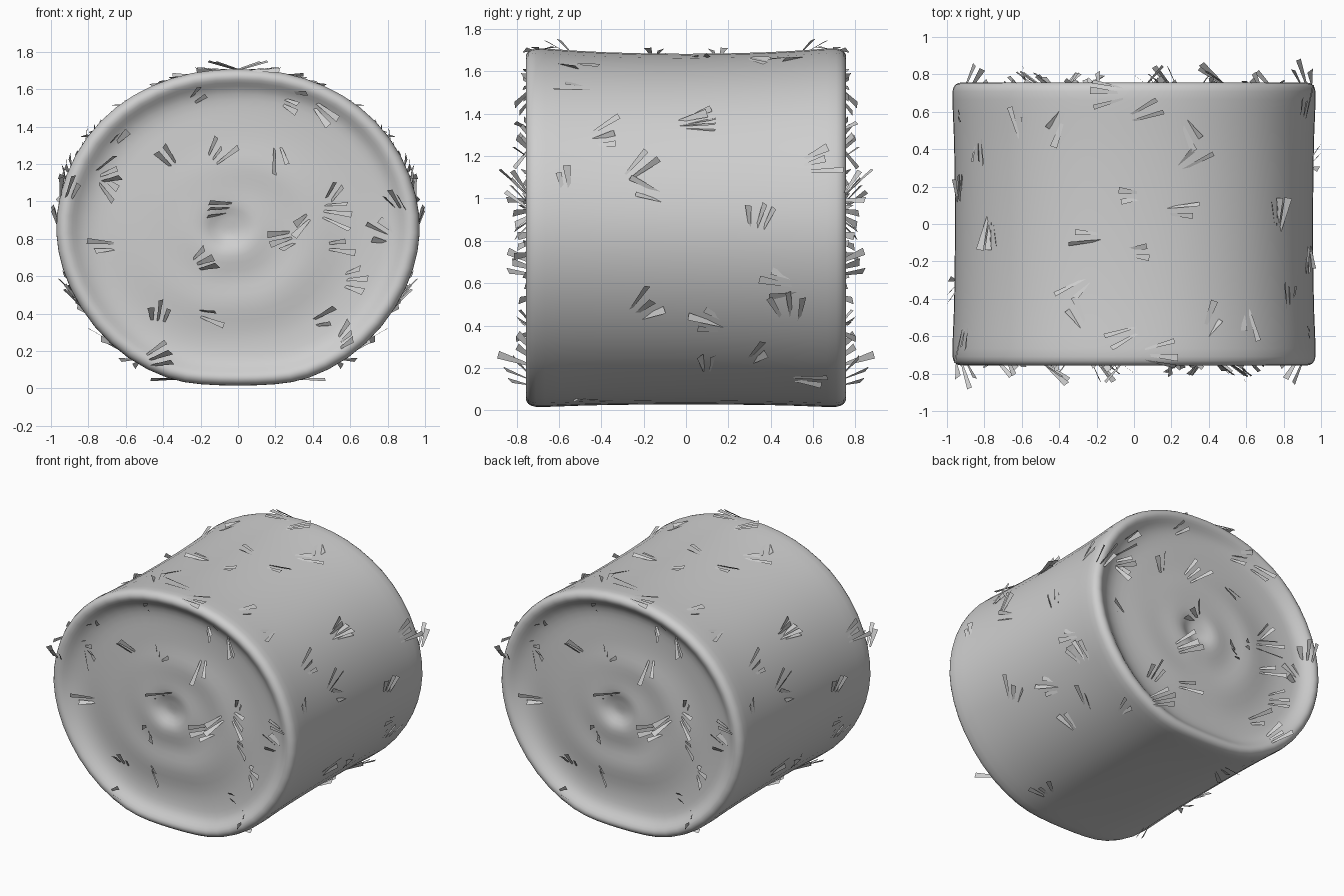
import bpy, bmesh, math, random
from mathutils import Vector, Matrix
from mathutils.bvhtree import BVHTree

random.seed(4)
cube = bpy.data.objects.get("Cube")
if cube:
    bpy.data.objects.remove(cube)

grey = bpy.data.materials.new("straw_grey")
grey.use_nodes = True
COLOUR = (0.62, 0.62, 0.62, 1)
grey.diffuse_color = COLOUR
grey.node_tree.nodes["Principled BSDF"].inputs["Base Color"].default_value = COLOUR


def make_object(name, bm):
    mesh = bpy.data.meshes.new(name)
    bm.to_mesh(mesh)
    bm.free()
    mesh.materials.append(grey)
    obj = bpy.data.objects.new(name, mesh)
    bpy.context.collection.objects.link(obj)
    return obj


# Bale: sagging round cross-section, mirrored left to right
half = [(0, 1.71), (.25, 1.69), (.46, 1.62), (.65, 1.51), (.81, 1.345), (.92, 1.14), (.97, .92),
        (.96, .74), (.9, .54), (.77, .33), (.59, .16), (.37, .05), (.2, .025), (0, .02)]
section = half + [(-x, z) for x, z in half[-2:0:-1]]
CENTRE_Z = 0.86

# Scale and y of each ring, from the waist over the rounded rim into the shallow end
end = [(.99, .25), (.994, .5), (1.006, .69), (1.0, .735), (.97, .758), (.935, .757), (.895, .725),
       (.85, .7), (.77, .69), (.65, .69), (.52, .705), (.42, .713), (.32, .705), (.22, .713),
       (.14, .718), (.09, .692), (.03, .68)]
rings = [(s, -y) for s, y in reversed(end)] + [(.988, 0)] + end

bm = bmesh.new()
grid = []
for s, y in rings:
    ring = []
    for x, z in section:
        # Rolled layers make a faint spiral in each end, its eye a little off centre
        side = math.copysign(1, y)
        turn = math.atan2(z - CENTRE_Z, -x * side)
        wave = .007 * math.sin(turn + s * 18) if s < .8 else 0
        shift = side * .05 * max(0, 1 - s / .8)
        # The top dips a little between the ends
        dip = .015 * max(0, z / CENTRE_Z - 1) * max(0, 1 - (y / .7) ** 2) if s > .98 else 0
        ring.append(bm.verts.new((x * s * 1.006 + shift, y + side * wave,
                                  CENTRE_Z + (z - CENTRE_Z) * s * 1.004 - dip)))
    grid.append(ring)
n = len(section)
for a, b in zip(grid, grid[1:]):
    for i in range(n):
        j = (i + 1) % n
        bm.faces.new((a[i], a[j], b[j], b[i]))
bm.faces.new(grid[0])
bm.faces.new(grid[-1])
bmesh.ops.recalc_face_normals(bm, faces=bm.faces)
for f in bm.faces:
    f.smooth = True
tree = BVHTree.FromBMesh(bm)
bale = make_object("bale", bm)
soft = bale.modifiers.new("soft", "SUBSURF")
soft.levels = soft.render_levels = 1

# Loose straw: fans of flat tapered blades
straw = bmesh.new()
HALF_TURN = Matrix.Rotation(math.pi, 3, "Z")


def tuft(start, ray, along, lift):
    hit, normal, _, _ = tree.ray_cast(Vector(start), Vector(ray))
    if hit is None:
        return
    along = Vector(along)
    along = (along - normal * along.dot(normal)).normalized()
    count = random.choice((2, 2, 3))
    across = normal.cross(along)
    for k in range(count):
        fan = Matrix.Rotation((k - (count - 1) / 2) * .25 + random.uniform(-.08, .08), 3, normal)
        out = (fan @ along + normal * lift * random.uniform(.6, 1.3)).normalized()
        wide = out.cross(normal).normalized()
        wide = Matrix.Rotation(random.uniform(-.8, .8), 3, out) @ wide
        root = hit + across * (k - (count - 1) / 2) * .03 - normal * .01
        tip = root + out * random.uniform(.11, .2)
        w = random.uniform(.013, .021)
        pts = [root - wide * .005, root + wide * .005, tip + wide * w, tip - wide * w]
        for p in pts:
            p.x = max(-1, min(1, p.x))
            p.z = max(0, p.z)
        # The opposite side carries the same tuft turned half way round
        straw.faces.new([straw.verts.new(p) for p in pts])
        straw.faces.new([straw.verts.new(HALF_TURN @ p) for p in pts])


def heading(degrees):
    a = math.radians(degrees)
    return math.cos(a), math.sin(a)


# Ends: x, z, heading
for x, z, a in [(-.25, 1.53, 50), (-.67, 1.3, 80), (-.75, 1.13, 30), (-.34, 1.19, 130), (-.74, 1.12, -45),
                (-.14, 1.22, 45), (.21, 1.3, -80), (-.04, .96, 165), (.38, .92, 220), (.45, .95, -10),
                (.48, 1.0, 60), (.48, .76, 0), (.3, .81, 200), (.83, .8, 150), (-.65, .76, 180),
                (-.43, .35, 80), (-.21, .4, 0), (-.48, .15, 20), (.56, .58, 0), (.4, .35, 15),
                (.24, 1.55, -15), (.4, 1.52, -20), (-.23, .66, 30), (.53, .24, 10), (.87, .95, 85),
                (-.92, 1.02, 75)]:
    c, s = heading(a)
    tuft((x, -2, z), (0, 1, 0), (c, 0, s), .85)

# Flanks: y, z, heading
for y, z, a in [(-.45, 1.28, 15), (-.28, 1.1, 40), (-.1, 1, 160), (-.56, 1.02, 100), (-.04, 1.36, 0),
                (.55, 1.16, 10), (.33, .85, 75), (.53, .58, 170), (.18, .39, 150), (.5, .4, 95),
                (-.25, .44, 50), (.5, .14, 20)]:
    c, s = heading(a)
    tuft((2, y, z), (-1, 0, 0), (0, c, s), .2)

# Top: x, y, heading
for x, y, a in [(.25, .3, 35), (.27, .55, -60), (-.03, .56, 20), (.16, .07, 0), (.6, -.44, -80),
                (.38, -.6, 60), (.06, -.7, 0), (-.04, -.15, 0), (.78, 0, 100)]:
    c, s = heading(a)
    tuft((x, y, 3), (0, 0, -1), (c, s, 0), .15)

# Underside: x, y, heading
for x, y, a in [(.3, -.5, 20), (.6, .1, 0), (-.65, -.3, 200)]:
    c, s = heading(a)
    tuft((x, y, -1), (0, 0, 1), (c, s, 0), .25)

make_object("loose_straw", straw)
